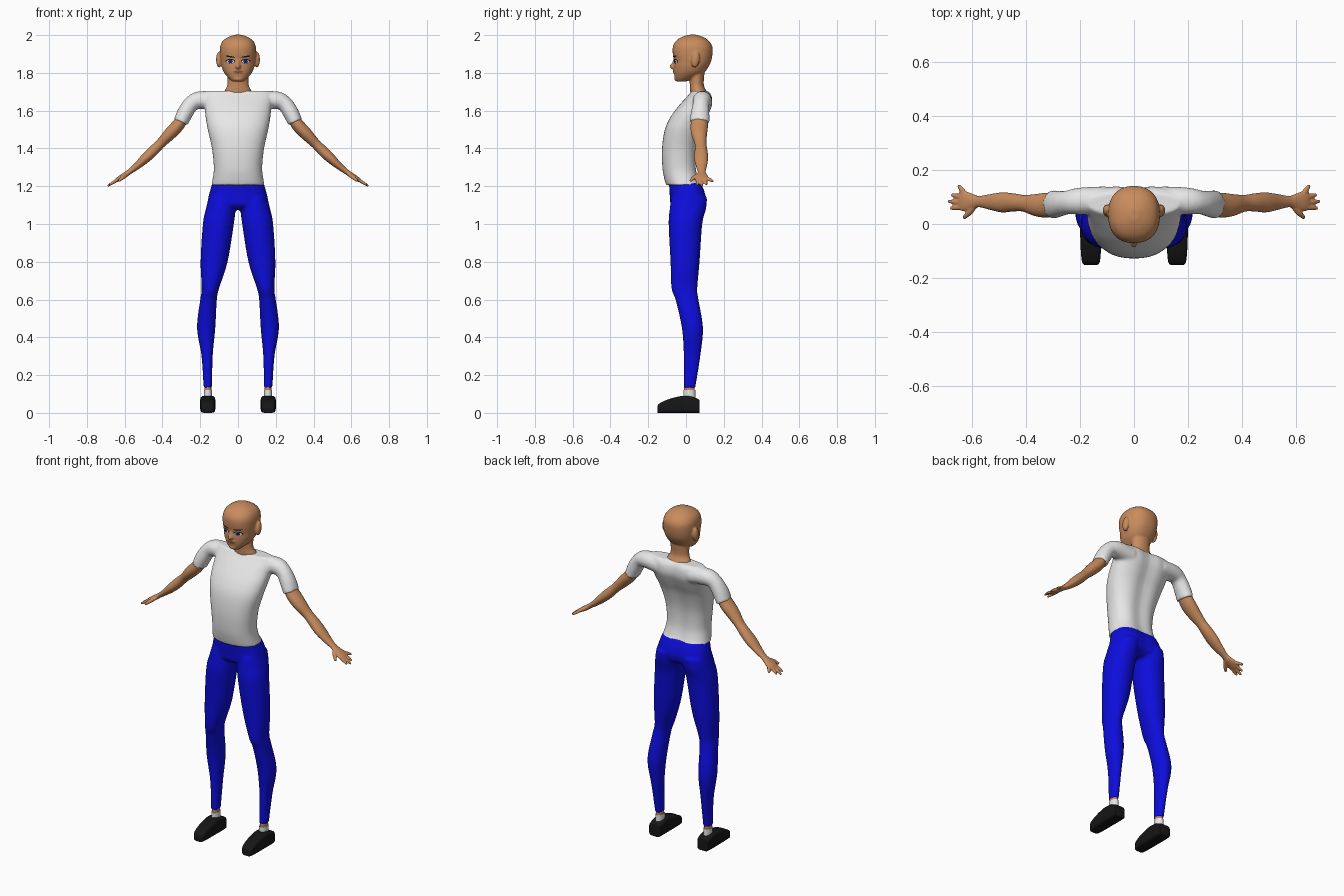
import bpy
import bmesh
import math
from mathutils import Matrix, Vector

old = bpy.data.objects.get("Cube")
if old:
    bpy.data.objects.remove(old, do_unlink=True)

X, Y, Z = Vector((1, 0, 0)), Vector((0, 1, 0)), Vector((0, 0, 1))


def material(name, r, g, b):
    mat = bpy.data.materials.new(name)
    mat.use_nodes = True
    mat.diffuse_color = (r, g, b, 1)
    bsdf = mat.node_tree.nodes["Principled BSDF"]
    bsdf.inputs["Base Color"].default_value = (r, g, b, 1)
    bsdf.inputs["Roughness"].default_value = 0.8
    return mat


SKIN = material("skin", 0.58, 0.26, 0.11)
WHITE = material("white cloth", 0.8, 0.8, 0.8)
BLUE = material("blue trousers", 0.004, 0.004, 0.72)
BLACK = material("black leather", 0.008, 0.008, 0.008)
IRIS = material("blue iris", 0.01, 0.02, 0.35)
LIPS = material("brown lips", 0.25, 0.1, 0.05)


def smooth_rows(rows, steps=5):
    """Catmull-Rom interpolation through rows of numbers."""
    rows = [Vector(r) for r in rows]
    out = []
    for i in range(len(rows) - 1):
        p0, p1 = rows[max(i - 1, 0)], rows[i]
        p2, p3 = rows[i + 1], rows[min(i + 2, len(rows) - 1)]
        for k in range(steps):
            t = k / steps
            out.append(p1 + (p2 - p0) * (t / 2)
                       + (p0 * 2 - p1 * 5 + p2 * 4 - p3) * (t * t / 2)
                       + (p1 * 3 - p0 - p2 * 3 + p3) * (t ** 3 / 2))
    return out + [rows[-1]]


def loft(bm, rows, axes=None, power=2.0, sides=(1,), groove=0.0, count=32):
    """Closed tube through rows of centre x, y, z and two half-widths."""
    rows = smooth_rows(rows)
    for side in sides:
        rings = []
        for i, row in enumerate(rows):
            if axes:
                a, b = axes
            else:
                t = rows[min(i + 1, len(rows) - 1)] - rows[max(i - 1, 0)]
                t = Vector(t[:3]).normalized()
                b = (Y - t * Y.dot(t)).normalized()
                a = b.cross(t)
            ring = []
            for k in range(count):
                ang = 2 * math.pi * k / count
                c, s = math.cos(ang), math.sin(ang)
                u = math.copysign(abs(c) ** (2 / power), c) * row[3]
                v = math.copysign(abs(s) ** (2 / power), s) * row[4]
                if s > 0:
                    v -= groove * math.exp(-(u / 0.05) ** 2)
                p = Vector(row[:3]) + a * u + b * v
                ring.append(bm.verts.new((p.x * side, p.y, p.z)))
            rings.append(ring)
        for low, high in zip(rings, rings[1:]):
            for k in range(count):
                n = (k + 1) % count
                bm.faces.new((low[k], low[n], high[n], high[k]))
        bm.faces.new(rings[0])
        bm.faces.new(rings[-1])


def body_rows(rows):
    """Turn z, inner x, outer x, front y, back y into loft rows."""
    return [((i + o) / 2, (f + b) / 2, z, (o - i) / 2, (b - f) / 2)
            for z, i, o, f, b in rows]


def trunk_rows(rows):
    return body_rows([(z, -w, w, f, b) for z, w, f, b in rows])


def ball(bm, centre, size, tilt=0.0):
    matrix = (Matrix.Translation(centre) @ Matrix.Rotation(tilt, 4, "X")
              @ Matrix.Diagonal((*size, 1)))
    bmesh.ops.create_uvsphere(bm, u_segments=20, v_segments=12, radius=1,
                              matrix=matrix)


def finish(bm, name, mat, voxel=0.0, relax=3):
    bmesh.ops.recalc_face_normals(bm, faces=bm.faces)
    mesh = bpy.data.meshes.new(name)
    bm.to_mesh(mesh)
    bm.free()
    mesh.materials.append(mat)
    obj = bpy.data.objects.new(name, mesh)
    bpy.context.collection.objects.link(obj)
    if voxel:
        remesh = obj.modifiers.new("merge", "REMESH")
        remesh.mode = "VOXEL"
        remesh.voxel_size = voxel
        remesh.use_smooth_shade = True
        soft = obj.modifiers.new("soften", "SMOOTH")
        soft.factor, soft.iterations = 0.5, relax
    else:
        bpy.ops.object.select_all(action="DESELECT")
        obj.select_set(True)
        bpy.context.view_layer.objects.active = obj
        bpy.ops.object.shade_smooth_by_angle(angle=math.radians(50))
    return obj


BOTH = (1, -1)

# Shirt: torso with a spine groove, and two short sleeves
bm = bmesh.new()
loft(bm, trunk_rows([
    (1.205, .142, -.105, .092), (1.24, .134, -.115, .075),
    (1.3, .128, -.125, .062), (1.4, .138, -.127, .065),
    (1.5, .16, -.112, .09), (1.57, .172, -.08, .122),
    (1.63, .178, -.035, .145), (1.68, .185, .01, .14),
    (1.705, .17, .03, .12)]),
    (X, Y), power=2.3, groove=0.015, count=48)
loft(bm, [(.1, .09, 1.648, .05, .05), (.2, .085, 1.656, .047, .05),
          (.247, .08, 1.636, .042, .044), (.28, .075, 1.588, .042, .049),
          (.303, .072, 1.538, .039, .053)], sides=BOTH)
finish(bm, "shirt", WHITE, 0.008, 4)

# Trousers: pelvis and two legs
bm = bmesh.new()
loft(bm, trunk_rows([
    (1.22, .135, -.09, .085), (1.18, .147, -.088, .103),
    (1.14, .157, -.085, .112), (1.1, .16, -.08, .106),
    (1.075, .12, -.05, .08)]), (X, Y), power=2.4, groove=0.012)
loft(bm, body_rows([
    (1.14, .012, .155, -.078, .112), (1.08, .013, .17, -.086, .106),
    (1.0, .022, .186, -.092, .086), (.8, .055, .198, -.082, .072),
    (.66, .1, .192, -.077, .06), (.6, .112, .2, -.056, .066),
    (.45, .12, .217, -.022, .09), (.3, .134, .193, -.012, .076),
    (.133, .137, .182, -.013, .05)]), (X, Y), power=2.1, sides=BOTH)
finish(bm, "trousers", BLUE, 0.008, 3)

# Arms with palms, fingers and thumbs
bm = bmesh.new()
loft(bm, [(.285, .072, 1.57, .03, .04), (.32, .07, 1.52, .034, .046),
          (.36, .07, 1.478, .033, .042), (.41, .077, 1.426, .026, .031),
          (.45, .08, 1.386, .028, .034), (.49, .08, 1.348, .026, .037),
          (.535, .082, 1.307, .019, .029), (.575, .083, 1.276, .014, .021),
          (.6, .083, 1.258, .014, .029), (.63, .085, 1.24, .012, .038),
          (.648, .086, 1.228, .009, .034)], sides=BOTH)
fingers = [((.63, .115), (.652, .144)), ((.64, .1), (.678, .108)),
           ((.64, .08), (.69, .084)), ((.635, .063), (.682, .058))]
for (x0, y0), (x1, y1) in fingers:
    z0, z1 = 1.24 - (x0 - .63) * .7, 1.24 - (x1 - .63) * .65
    middle = ((x0 + x1) / 2, (y0 + y1) / 2, (z0 + z1) / 2, .0085, .0095)
    loft(bm, [(x0, y0, z0, .009, .01), middle,
              (x1, y1, z1, .005, .006)], sides=BOTH, count=12)
loft(bm, [(.59, .07, 1.262, .011, .012), (.612, .042, 1.245, .011, .011),
          (.632, .022, 1.227, .006, .007)], sides=BOTH, count=12)
finish(bm, "arms", SKIN, 0.004, 2)

# Head with neck, nose, lips, chin and ears
bm = bmesh.new()
loft(bm, trunk_rows([
    (1.755, .03, -.05, .0), (1.772, .05, -.058, .045),
    (1.8, .073, -.063, .095), (1.83, .086, -.064, .118),
    (1.86, .092, -.063, .132), (1.9, .096, -.07, .14),
    (1.94, .094, -.069, .139), (1.97, .08, -.052, .12),
    (1.99, .052, -.022, .09), (2.002, .018, .015, .055)]),
    (X, Y), power=2.3, count=48)
loft(bm, trunk_rows([
    (1.67, .08, .025, .125), (1.705, .071, .022, .108),
    (1.74, .056, .02, .094), (1.82, .058, .015, .1)]), (X, Y))
ball(bm, (0, -.064, 1.834), (.014, .023, .016))
ball(bm, (0, -.06, 1.85), (.009, .015, .028), -.3)
ball(bm, (0, -.058, 1.807), (.026, .012, .011))
ball(bm, (0, -.046, 1.769), (.026, .016, .014))
for side in BOTH:
    ball(bm, (side * .1, .05, 1.87), (.016, .022, .042), -.15)
head = finish(bm, "head", SKIN, 0.005, 3)


# Painted face: thin discs laid on the skin
def face_plate(name, x, z, width, height, mat, lift, slant=0.0):
    bm = bmesh.new()
    bmesh.ops.create_grid(bm, x_segments=12, y_segments=6, size=1)
    for v in bm.verts:
        u, w = v.co.x, v.co.y
        px = u * math.sqrt(1 - w * w / 2) * width
        pz = w * math.sqrt(1 - u * u / 2) * height
        v.co = (x + px, -.2, z + pz + slant * px)
    obj = finish(bm, name, mat)
    wrap = obj.modifiers.new("lay on skin", "SHRINKWRAP")
    wrap.target = head
    wrap.wrap_method = "PROJECT"
    wrap.wrap_mode = "ABOVE_SURFACE"
    wrap.use_project_y = True
    wrap.use_positive_direction = True
    wrap.offset = lift


for side, label in ((1, "left"), (-1, "right")):
    face_plate(label + "_lashes", side * .04, 1.862, .025, .012, BLACK, .001)
    face_plate(label + "_eye", side * .04, 1.86, .021, .009, WHITE, .002)
    face_plate(label + "_iris", side * .039, 1.86, .012, .009, IRIS, .003)
    face_plate(label + "_pupil", side * .039, 1.86, .004, .004, BLACK, .004)
    face_plate(label + "_eyebrow", side * .04, 1.886, .024, .004, BLACK,
               .001, side * .15)
face_plate("mouth", 0, 1.807, .024, .006, LIPS, .001)

# Ankles, socks and shoes
for name, mat, low, high, grow in (("ankles", SKIN, .08, .14, -.002),
                                   ("socks", WHITE, .07, .12, .001)):
    bm = bmesh.new()
    loft(bm, [(.159, .018, z, .021 + grow, .03 + grow)
              for z in (low, high)], (X, Y), sides=BOTH)
    finish(bm, name, mat)

bm = bmesh.new()
shoe = [(-.152, .024, .032), (-.14, .033, .05), (-.09, .038, .073),
        (-.02, .04, .09), (.03, .04, .086), (.066, .037, .072),
        (.071, .033, .066)]
loft(bm, [(.16, y, top / 2, half, top / 2) for y, half, top in shoe],
     (X, Z), power=5, sides=BOTH)
finish(bm, "shoes", BLACK)
